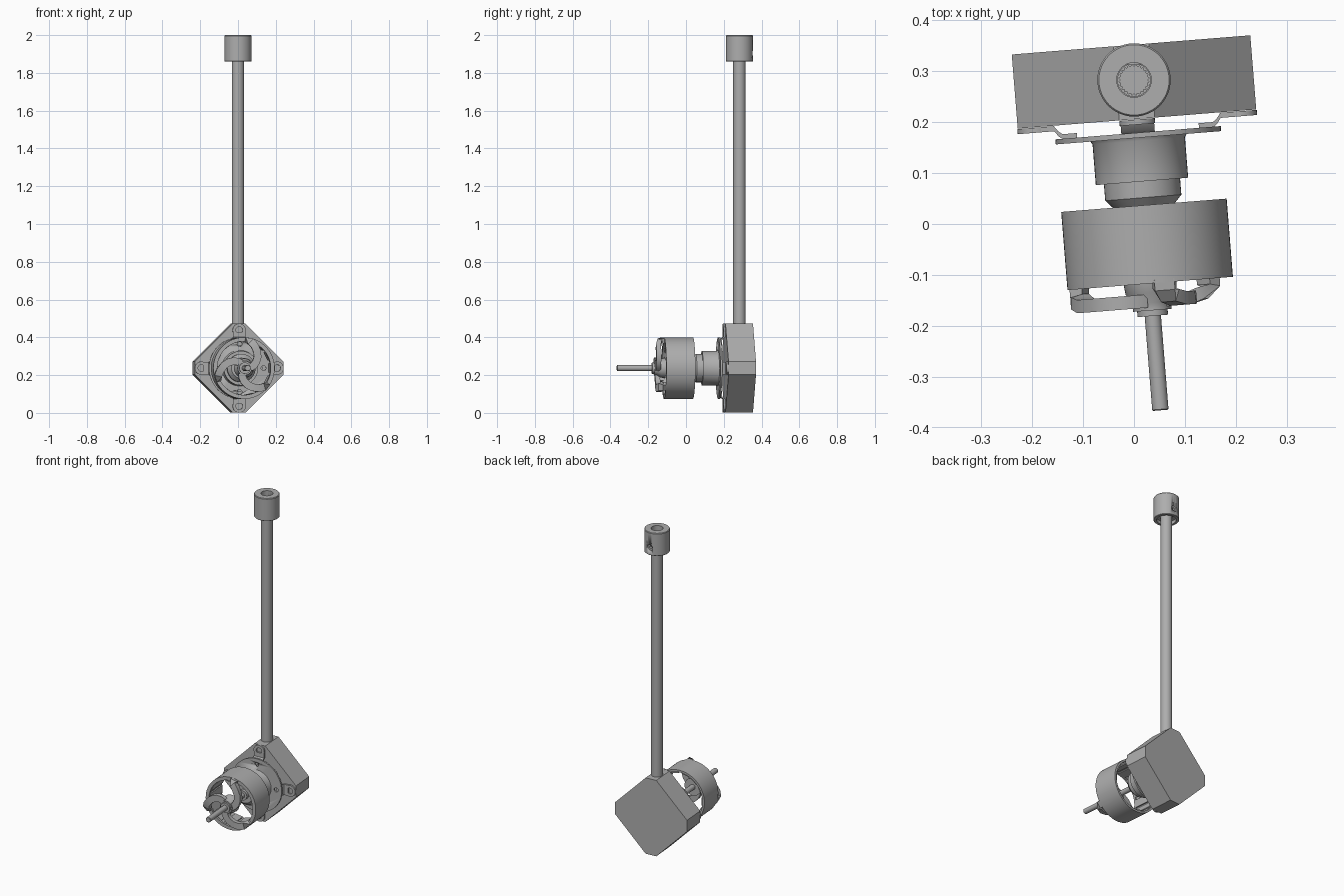
import bpy, bmesh
from math import sin, cos, pi, radians
from mathutils import Matrix, Vector

cube = bpy.data.objects.get("Cube")
if cube:
    bpy.data.objects.remove(cube, do_unlink=True)

grey = bpy.data.materials.new("satin grey")
grey.use_nodes = True
tone = (0.42, 0.42, 0.42, 1)
grey.diffuse_color = tone
grey.node_tree.nodes["Principled BSDF"].inputs["Base Color"].default_value = tone

# Motor frame: local z points forward along the motor axis, local y is up
MOTOR = (Matrix.Translation((0, 0.279, 0.237)) @ Matrix.Rotation(radians(4.6), 4, 'Z')
         @ Matrix.Rotation(pi / 2, 4, 'X'))
ROD = Matrix.Translation((0, 0.283, 0))


def finish(name, bm, frame, smooth=True):
    bmesh.ops.recalc_face_normals(bm, faces=bm.faces)
    bm.transform(frame)
    mesh = bpy.data.meshes.new(name)
    bm.to_mesh(mesh)
    bm.free()
    mesh.materials.append(grey)
    ob = bpy.data.objects.new(name, mesh)
    bpy.context.collection.objects.link(ob)
    if smooth:
        bpy.ops.object.select_all(action='DESELECT')
        ob.select_set(True)
        bpy.context.view_layer.objects.active = ob
        bpy.ops.object.shade_smooth_by_angle(angle=radians(35))
    return ob


def loft(name, rings, frame, closed=False, smooth=True):
    """Skin a list of equal point rings; cap the ends unless closed."""
    bm = bmesh.new()
    rows = [[bm.verts.new(p) for p in ring] for ring in rings]
    pairs = list(zip(rows, rows[1:])) + ([(rows[-1], rows[0])] if closed else [])
    for a, b in pairs:
        for i in range(len(a)):
            j = (i + 1) % len(a)
            bm.faces.new((a[i], a[j], b[j], b[i]))
    if not closed:
        bm.faces.new(rows[0])
        bm.faces.new(rows[-1])
    return finish(name, bm, frame, smooth)


def lathe(name, profile, frame, closed=False, n=48):
    rings = [[(r * cos(2 * pi * k / n), r * sin(2 * pi * k / n), z) for k in range(n)]
             for r, z in profile]
    return loft(name, rings, frame, closed)


def drill(target, cutters):
    for c in cutters:
        m = target.modifiers.new("hole", 'BOOLEAN')
        m.operation = 'DIFFERENCE'
        m.solver = 'EXACT'
        m.object = c
        c.hide_render = True
        c.hide_viewport = True
        c.display_type = 'WIRE'


# Gearbox block: diamond with trimmed corners
R, C = 0.235, 0.035
corner = [(R, -C), (R, C), (C, R), (-C, R), (-R, C), (-R, -C), (-C, -R), (C, -R)]
loft("gearbox_block", [[(x, y, z) for x, y in corner] for z in (-0.073, 0.073)],
     MOTOR, smooth=False)

# Mounting flange with screw holes and four stepped tabs
flange = lathe("mount_flange", [(0.163, 0.1), (0.163, 0.11)], MOTOR)
cutters = []
for k in range(4):
    turn = MOTOR @ Matrix.Rotation(k * pi / 2, 4, 'Z')
    hole = turn @ Matrix.Translation((0.127, 0, 0))
    cutters.append(lathe(f"flange_cutter_{k}", [(0.013, 0.09), (0.013, 0.12)], hole, n=20))
    path = [(0.12, 0.096), (0.148, 0.096), (0.156, 0.09), (0.164, 0.079), (0.19, 0.079)]
    strip = [[(r, s * 0.033, d + t) for s, t in
              ((-1, -0.005), (1, -0.005), (1, 0.005), (-1, 0.005))] for r, d in path]
    loft(f"mount_tab_{k}", strip, turn)
    lathe(f"tab_eye_{k}", [(0.018, 0.074), (0.035, 0.074), (0.035, 0.084), (0.018, 0.084)],
          turn @ Matrix.Translation((0.201, 0, 0)), closed=True, n=28)
drill(flange, cutters)

# Fixed motor base and neck
lathe("motor_base", [(0.096, 0.108), (0.091, 0.116), (0.091, 0.196), (0.075, 0.196),
                     (0.075, 0.228), (0.055, 0.25), (0.03, 0.25), (0.03, 0.27)], MOTOR)

# Rotor bell: open ring with thin magnets inside
lathe("rotor_bell", [(0.163, 0.243), (0.163, 0.397), (0.142, 0.397), (0.142, 0.385),
                     (0.15, 0.385), (0.15, 0.243)], MOTOR, closed=True, n=64)
for k in range(14):
    turn = MOTOR @ Matrix.Rotation(2 * pi * k / 14, 4, 'Z')
    loft(f"magnet_{k}", [[(0.14, -0.024, z), (0.149, -0.024, z), (0.149, 0.024, z),
                         (0.14, 0.024, z)] for z in (0.25, 0.385)], turn, smooth=False)

# Three swirling arms joining bell and hub
bend = [(0.149, 0.39), (0.149, 0.41), (0.143, 0.424), (0.13, 0.431)]
bend += [(0.13 - 0.02 * i, 0.431) for i in range(1, 6)]
for k in range(3):
    pts = []
    for r, d in bend:
        a = radians(200 + 120 * k - 75 * ((0.149 - r) / 0.119) ** 0.9)
        pts.append(Vector((r * cos(a), r * sin(a), d)))
    rings = []
    for i, p in enumerate(pts):
        t = (pts[min(i + 1, len(pts) - 1)] - pts[max(i - 1, 0)]).normalized()
        if i == 0:
            t = Vector((0, 0, 1))
        radial = Vector((p.x, p.y, 0)).normalized()
        side = Vector((-radial.y, radial.x, 0)) if i < 2 else t.cross(Vector((0, 0, 1))).normalized()
        if i >= 2 and side.dot(Vector((-radial.y, radial.x, 0))) < 0:
            side = -side
        up = side.cross(t).normalized()
        rings.append([p + side * 0.02 * u + up * 0.013 * v
                      for u, v in ((-1, -1), (1, -1), (1, 1), (-1, 1))])
    loft(f"rotor_arm_{k}", rings, MOTOR)

# Hub, collar and output shaft
lathe("rotor_hub", [(0.053, 0.39), (0.05, 0.415), (0.038, 0.435), (0.038, 0.45),
                    (0.03, 0.45), (0.03, 0.461), (0.016, 0.461)], MOTOR)
lathe("output_shaft", [(0.016, 0.2), (0.016, 0.645), (0.014, 0.647)], MOTOR, n=28)

# Long drive rod with a splined tip
lathe("drive_rod", [(0.033, 0.44), (0.033, 1.9)], ROD, n=32)
teeth = [(0.031 if k % 2 else 0.027, 2 * pi * k / 48) for k in range(48)]
loft("splined_tip", [[(r * cos(a), r * sin(a), z) for r, a in teeth] for z in (1.88, 1.955)],
     ROD, smooth=False)

# Coupling collar with stepped bore and a set screw hole at the back
coupling = lathe("coupling_collar", [(0.034, 1.88), (0.055, 1.88), (0.055, 1.86), (0.07, 1.86),
                                     (0.072, 1.862), (0.072, 1.996), (0.069, 2.0),
                                     (0.034, 2.0)], ROD, closed=True)
across = ROD @ Matrix.Translation((0, 0, 1.905)) @ Matrix.Rotation(-pi / 2, 4, 'X')
drill(coupling, [lathe("set_screw_cutter", [(0.019, 0.02), (0.019, 0.1)], across, n=24)])
lathe("set_screw", [(0.008, 0.03), (0.019, 0.03), (0.019, 0.062), (0.008, 0.062)],
      across, closed=True, n=24)
